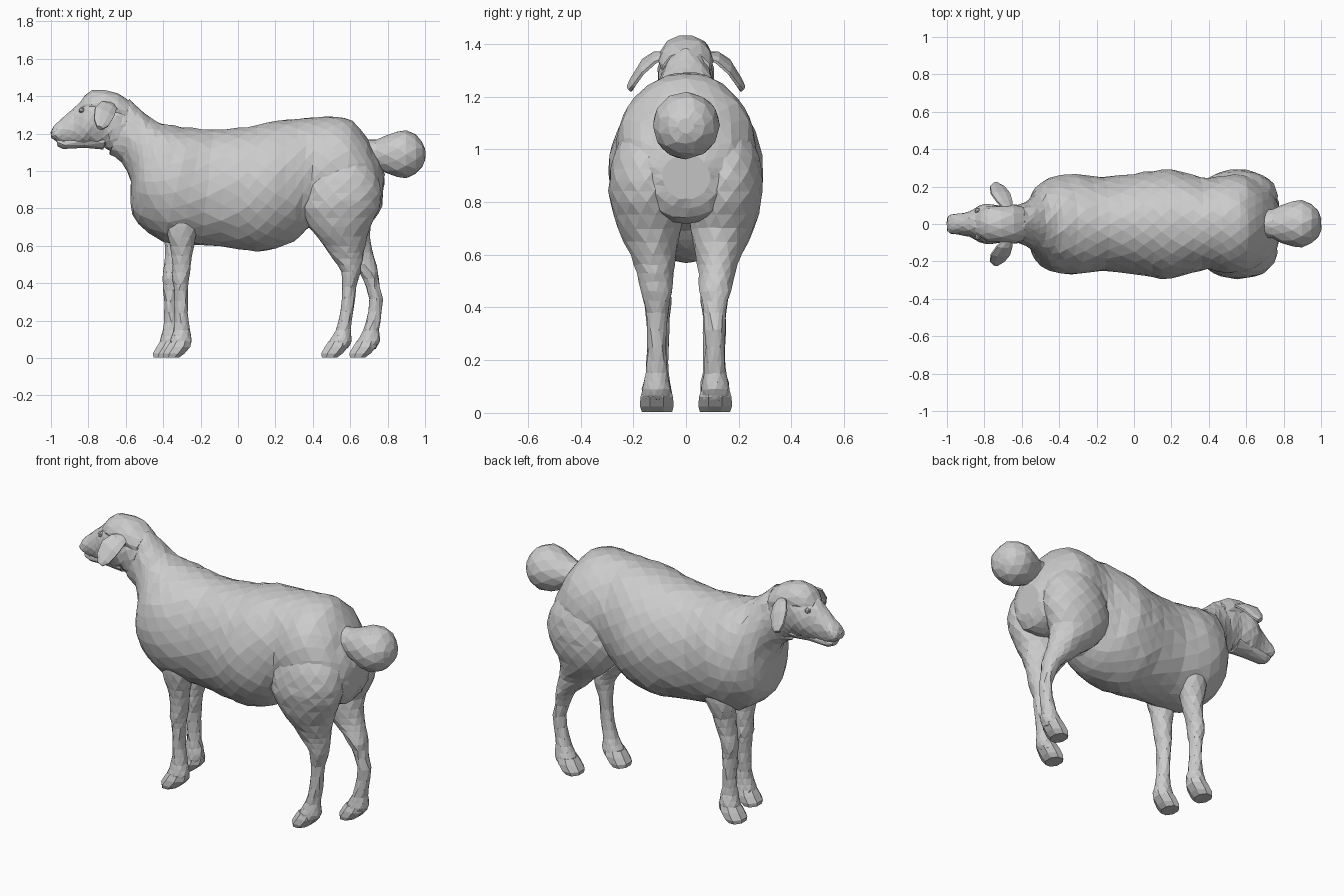
import bpy
import bmesh
import math
import random
from mathutils import Vector

random.seed(4)

cube = bpy.data.objects.get("Cube")
if cube:
    bpy.data.objects.remove(cube, do_unlink=True)

# Single plain grey for the whole animal
grey = bpy.data.materials.new("plain_grey")
grey.use_nodes = True
grey.diffuse_color = (.6, .6, .6, 1)
grey.node_tree.nodes["Principled BSDF"].inputs["Base Color"].default_value = (.6, .6, .6, 1)


def finish(name, bm):
    """Turn a bmesh into a flat shaded object."""
    bmesh.ops.recalc_face_normals(bm, faces=bm.faces)
    mesh = bpy.data.meshes.new(name)
    bm.to_mesh(mesh)
    bm.free()
    mesh.materials.append(grey)
    obj = bpy.data.objects.new(name, mesh)
    bpy.context.collection.objects.link(obj)
    return obj


def refine(rows, steps):
    """Add smoothly interpolated rows between the given ones."""
    result = []
    for i in range(len(rows) - 1):
        before, a = rows[max(i - 1, 0)], rows[i]
        b, after = rows[i + 1], rows[min(i + 2, len(rows) - 1)]
        for k in range(steps):
            t = k / steps
            result.append([
                q + t * ((r - p) + t * ((2 * p - 5 * q + 4 * r - s) + t * (3 * (q - r) + s - p))) / 2
                for p, q, r, s in zip(before, a, b, after)])
    result.append(list(rows[-1]))
    return result


def loft(name, frames, sides, rough=0.0):
    """Skin elliptical rings, each given as centre and two half axes."""
    bm = bmesh.new()
    rings = []
    for n, (centre, u, v) in enumerate(frames):
        ring = []
        twist = .5 * (n % 2) if rough else .5
        for k in range(sides):
            angle = math.tau * (k + twist) / sides
            jitter = Vector([random.uniform(-rough, rough) for _ in range(3)])
            ring.append(bm.verts.new(centre + u * math.cos(angle) + v * math.sin(angle) + jitter))
        rings.append(ring)
    for n, (a, b) in enumerate(zip(rings, rings[1:])):
        for k in range(sides):
            j = (k + 1) % sides
            if not rough:
                bm.faces.new((a[k], a[j], b[j], b[k]))
            elif n % 2 == 0:
                bm.faces.new((a[k], a[j], b[k]))
                bm.faces.new((a[j], b[j], b[k]))
            else:
                bm.faces.new((a[k], a[j], b[j]))
                bm.faces.new((a[k], b[j], b[k]))
    bm.faces.new(rings[0])
    bm.faces.new(rings[-1])
    return finish(name, bm)


def trunk(rows, steps):
    """Rows: top x, top z, bottom x, bottom z, half width."""
    frames = []
    for tx, tz, bx, bz, width in refine(rows, steps):
        top, bottom = Vector((tx, 0, tz)), Vector((bx, 0, bz))
        frames.append(((top + bottom) / 2, (top - bottom) / 2, Vector((0, width, 0))))
    return frames


def limb(rows, steps, side, shift):
    """Rows: height, front x, back x, inner y, outer y."""
    frames = []
    for z, x0, x1, y0, y1 in refine(rows, steps):
        centre = Vector(((x0 + x1) / 2 + shift(z), side * (y0 + y1) / 2, z))
        frames.append((centre, Vector(((x1 - x0) / 2, 0, 0)), Vector((0, (y1 - y0) / 2, 0))))
    return frames


def stride(top, reach, amount):
    """Forward or backward swing that grows from the top of the leg down."""
    return lambda z: amount * min(max((top - z) / reach, 0), 1)


# Torso and neck
torso = [
    (-.58, 1.385, -.69, 1.09, .095), (-.53, 1.34, -.62, 1.05, .115),
    (-.47, 1.285, -.575, .94, .16), (-.41, 1.255, -.575, .82, .21),
    (-.34, 1.24, -.535, .72, .25), (-.25, 1.23, -.4, .62, .27),
    (-.13, 1.22, -.2, .6, .25), (0, 1.23, 0, .585, .27),
    (.1, 1.245, .1, .57, .285), (.2, 1.27, .2, .585, .292),
    (.32, 1.28, .3, .62, .265), (.42, 1.288, .37, .69, .245),
    (.52, 1.29, .46, .73, .262), (.61, 1.265, .57, .73, .26),
    (.69, 1.175, .66, .72, .225), (.75, 1.07, .73, .74, .17),
    (.784, .98, .768, .81, .09)]
loft("torso", trunk(torso, 2), 22, .004)

# Head with a woolly cap and a separate lower jaw
head = [
    (-.57, 1.37, -.64, 1.08, .1), (-.62, 1.4, -.7, 1.115, .105),
    (-.68, 1.42, -.73, 1.125, .1), (-.76, 1.42, -.79, 1.13, .108),
    (-.82, 1.385, -.83, 1.13, .098), (-.88, 1.335, -.875, 1.135, .07),
    (-.945, 1.278, -.935, 1.14, .055), (-.985, 1.24, -.975, 1.16, .052),
    (-1, 1.21, -.995, 1.175, .035)]
loft("head", trunk(head, 2), 14, .003)
cap = [(-.85, 1.36, -.845, 1.3, .045), (-.82, 1.402, -.82, 1.29, .075),
       (-.78, 1.43, -.78, 1.28, .096), (-.71, 1.436, -.71, 1.27, .1),
       (-.64, 1.418, -.65, 1.25, .102), (-.58, 1.375, -.6, 1.23, .09)]
loft("woolly_cap", trunk(cap, 1), 12, .003)
jaw = [(-.7, 1.22, -.72, 1.115, .07), (-.82, 1.2, -.82, 1.122, .058),
       (-.93, 1.18, -.935, 1.118, .045), (-.972, 1.175, -.965, 1.132, .035)]
loft("jaw", trunk(jaw, 1), 10, .001)

# Round tail tuft on a short root
tail = [(.68, .075), (.74, .08), (.79, .1), (.85, .124), (.9, .127), (.95, .107), (.985, .07), (1, .03)]
loft("tail", [(Vector((x, 0, 1.09)), Vector((0, 0, r)), Vector((0, r, 0))) for x, r in tail], 12, .003)

hind_rows = [
    (1.17, .47, .61, .05, .15), (1.07, .42, .69, .02, .23), (.97, .375, .75, .01, .278),
    (.88, .35, .768, .01, .293), (.8, .34, .755, .01, .288), (.7, .38, .708, .015, .26),
    (.6, .455, .68, .036, .212), (.53, .505, .668, .048, .186), (.46, .552, .655, .052, .172),
    (.38, .555, .632, .068, .15), (.25, .548, .618, .073, .147), (.15, .52, .605, .068, .152),
    (.09, .49, .608, .055, .168), (.05, .49, .585, .058, .163)]
fore_rows = [
    (.82, -.39, -.22, .09, .2), (.7, -.39, -.215, .06, .205), (.6, -.365, -.235, .05, .18),
    (.5, -.35, -.25, .055, .165), (.42, -.35, -.262, .055, .16), (.36, -.343, -.268, .062, .152),
    (.24, -.338, -.268, .066, .148), (.15, -.348, -.257, .062, .152), (.09, -.365, -.245, .055, .166),
    (.05, -.37, -.265, .055, .163)]
hoof_rows = [(.09, .035, .155, .055, .168), (.06, .015, .15, .044, .178),
             (.025, -.005, .12, .042, .18), (.004, 0, .09, .048, .172)]

for side, word in ((-1, "left"), (1, "right")):
    right = side > 0
    hind_swing = stride(.68, .35, .15 if right else 0)
    fore_swing = stride(.75, .3, -.055 if right else 0)

    # Legs
    loft("hind_leg_" + word, limb(hind_rows, 2, side, hind_swing), 14, .003)
    loft("front_leg_" + word, limb(fore_rows, 2, side, fore_swing), 10, .003)

    # Hooves
    for part, toe, swing in (("hind_hoof_", .445, hind_swing(0)), ("front_hoof_", -.4, fore_swing(0))):
        loft(part + word, limb(hoof_rows, 1, side, lambda z: toe + swing), 8)

    # Drooping leaf-shaped ear
    root = Vector((-.675, side * .085, 1.355))
    along = Vector((-.065, side * .13, -.125))
    across = Vector((.9, 0, -.45))
    thick = along.cross(across).normalized() * .014
    ear = []
    for t, width in ((0, .028), (.25, .048), (.6, .06), (.88, .045), (1, .018)):
        lift = Vector((0, 0, .035 * math.sin(math.pi * t)))
        ear.append((root + along * t + lift, across * width, thick))
    loft("ear_" + word, ear, 8)

    # Eye, mostly sunk into the head
    bm = bmesh.new()
    bmesh.ops.create_icosphere(bm, subdivisions=1, radius=.018)
    bmesh.ops.translate(bm, verts=bm.verts, vec=(-.835, side * .07, 1.325))
    finish("eye_" + word, bm)
